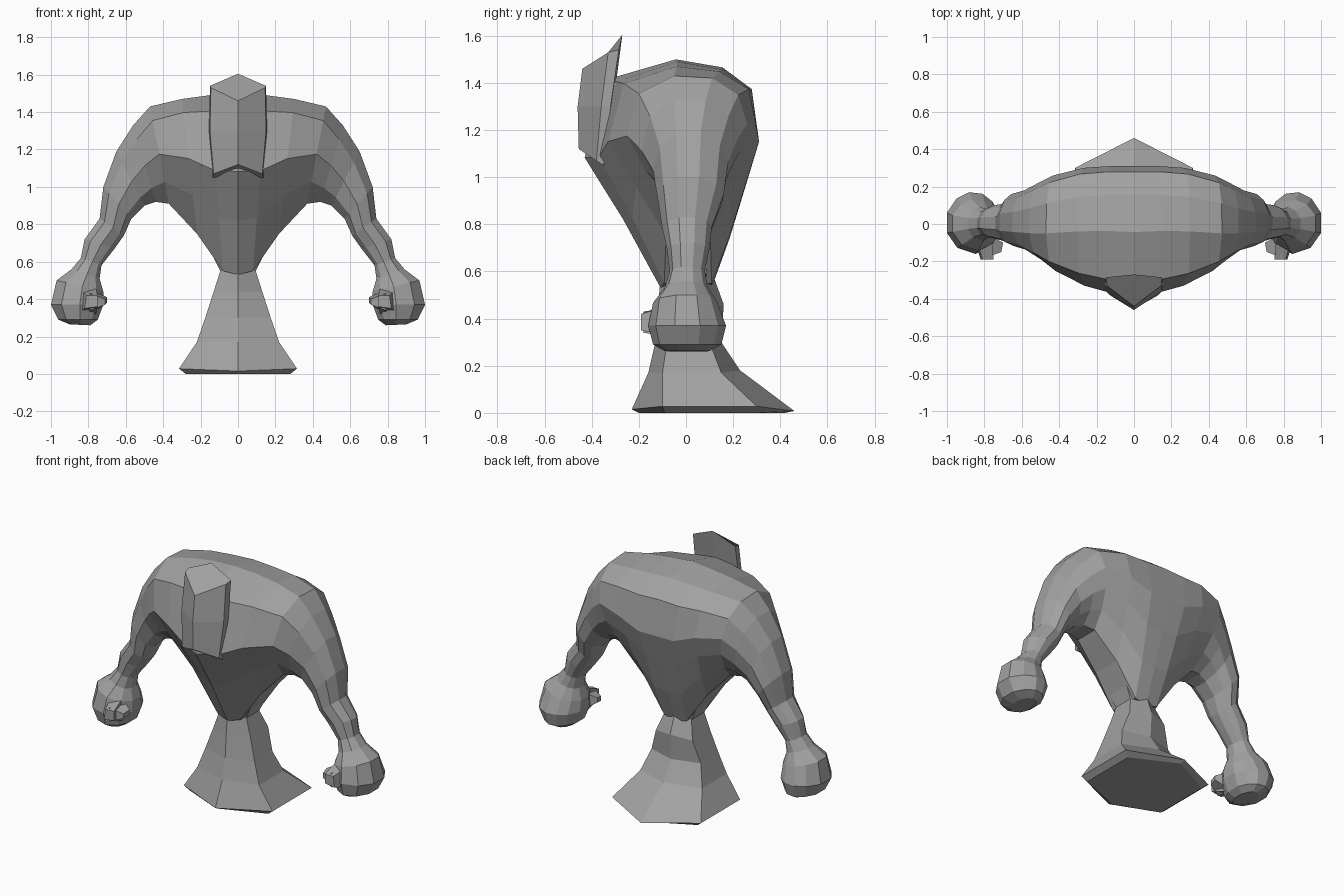
import bpy, bmesh

grey = bpy.data.materials.new("stone_grey")
grey.diffuse_color = (0.36, 0.36, 0.36, 1)


def loft(name, rings):
    """Skin a list of equal-length closed rings and cap both ends."""
    bm = bmesh.new()
    vs = [[bm.verts.new(p) for p in r] for r in rings]
    n = len(rings[0])
    for a, b in zip(vs, vs[1:]):
        for i in range(n):
            j = (i + 1) % n
            bm.faces.new((a[i], a[j], b[j], b[i]))
    bm.faces.new(vs[0][::-1])
    bm.faces.new(vs[-1])
    bmesh.ops.recalc_face_normals(bm, faces=bm.faces)
    me = bpy.data.meshes.new(name)
    bm.to_mesh(me)
    bm.free()
    me.materials.append(grey)
    ob = bpy.data.objects.new(name, me)
    bpy.context.collection.objects.link(ob)
    return ob


# Cross-sections as (fraction from outer to inner edge, fraction of depth)
CHEST = [(0, -.1), (.09, -.8), (.43, -1), (.7, -.62), (1, -.25), (1, .35),
         (.78, .6), (.55, .82), (.36, 1), (.13, .9), (.035, .5)]
LIMB = [(0, -.3), (.2, -.8), (.55, -1), (.85, -.75), (1, -.3), (1, .3),
        (.87, .7), (.68, .95), (.42, 1), (.18, .8), (0, .35)]

# Stations: outer x, z, inner x, z, front y, back y, limb blend
STATIONS = [
    (0, 1.50, 0, .53, -.43, .31, 0),
    (.15, 1.49, .08, .55, -.37, .31, 0),
    (.30, 1.47, .22, .75, -.33, .30, .1),
    (.47, 1.43, .37, .91, -.25, .26, .5),
    (.56, 1.33, .44, .92, -.19, .22, .8),
    (.65, 1.19, .50, .90, -.14, .18, 1),
    (.72, 1.00, .57, .83, -.12, .16, 1),
    (.74, .83, .61, .74, -.10, .11, 1),
    (.82, .72, .66, .67, -.08, .10, 1),
    (.84, .62, .73, .58, -.07, .08, 1),
    (.89, .56, .74, .51, -.09, .09, 1),
    (.97, .50, .72, .44, -.14, .13, 1),
    (1.0, .37, .72, .37, -.16, .17, 1),
    (.96, .29, .75, .29, -.14, .15, 1),
    (.90, .265, .79, .26, -.09, .10, 1),
]


def section(s, side):
    ox, oz, ix, iz, yf, yb, w = s
    ring = []
    for (t0, d0), (t1, d1) in zip(CHEST, LIMB):
        t, d = t0 + (t1 - t0) * w, d0 + (d1 - d0) * w
        ring.append((side * (ox + (ix - ox) * t), d * (yb if d > 0 else -yf),
                     oz + (iz - oz) * t))
    return ring


# Torso, shoulders, arms and fists in one span from hand to hand
loft("torso_and_arms", [section(s, -1) for s in STATIONS[:0:-1]]
     + [section(s, 1) for s in STATIONS])

# Thumbs on the inner front of each fist
for side, label in ((-1, "left"), (1, "right")):
    loft(label + "_thumb", [
        [(side * x, y, z) for x, z in ((.76, .46), (.84, .45), (.85, .33), (.76, .32))]
        if y > -.15 else
        [(side * x, y, z) for x, z in ((.75, .42), (.81, .42), (.82, .35), (.75, .36))]
        for y in (-.09, -.19)])
    loft(label + "_thumb_tip", [
        [(side * .79, -.05, .45), (side * .79, -.18, .43), (side * .79, -.18, .34), (side * .79, -.05, .32)],
        [(side * .70, -.10, .41), (side * .71, -.15, .40), (side * .71, -.15, .37), (side * .70, -.10, .38)]])


# Flared six-sided pedestal and waist: front y, side x, side y pair, back y
def hexring(f, hx, y1, y2, b, zf, zs, zb):
    return [(0, f, zf), (hx, y1, zs), (hx, y2, zs), (0, b, zb),
            (-hx, y2, zs), (-hx, y1, zs)]


loft("pedestal", [
    hexring(-.20, .28, -.09, .28, .42, 0, 0, 0),
    hexring(-.23, .315, -.10, .30, .46, .015, .028, .008),
    hexring(-.16, .22, -.10, .15, .23, .17, .17, .18),
    hexring(-.13, .175, -.08, .10, .15, .30, .30, .30),
    hexring(-.12, .13, -.06, .12, .16, .44, .44, .46),
    hexring(-.11, .095, -.05, .08, .12, .55, .55, .57),
    hexring(-.18, .17, -.08, .10, .15, .70, .70, .74),
])


# Ridged face plate: ridge, front corner, rear corner, rear centre
def plate(ridge, front, rear, back):
    return [(0, *ridge), front, rear, (0, *back),
            (-rear[0], *rear[1:]), (-front[0], *front[1:])]


loft("face_plate", [
    plate((-.455, 1.12), (.13, -.38, 1.07), (.135, -.35, 1.05), (-.34, 1.06)),
    plate((-.46, 1.30), (.15, -.36, 1.30), (.155, -.32, 1.30), (-.31, 1.30)),
    plate((-.44, 1.46), (.145, -.33, 1.53), (.15, -.285, 1.54), (-.27, 1.605)),
])
